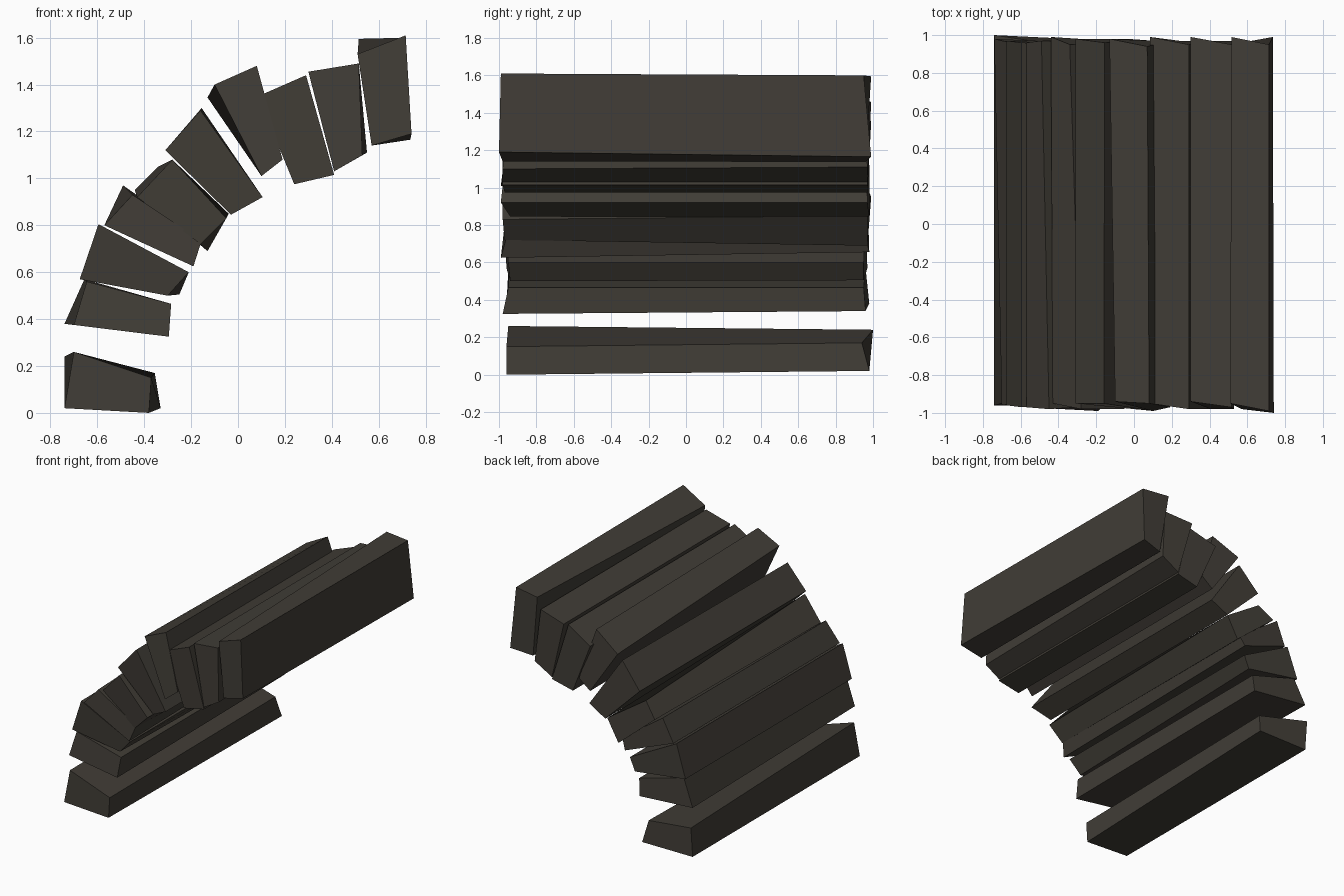
import bpy
import bmesh

default_cube = bpy.data.objects.get("Cube")
if default_cube:
    bpy.data.objects.remove(default_cube, do_unlink=True)

# One dark, weathered stone colour
stone_colour = (0.052, 0.046, 0.037, 1.0)
stone_material = bpy.data.materials.new("dark_stone")
stone_material.use_nodes = True
stone_material.diffuse_color = stone_colour
shader = stone_material.node_tree.nodes["Principled BSDF"]
shader.inputs["Base Color"].default_value = stone_colour
shader.inputs["Roughness"].default_value = 0.9

# Corner order around each wedge, seen from the front
OUTER_LOW, INNER_LOW, INNER_HIGH, OUTER_HIGH = range(4)
CORNERS = (OUTER_LOW, INNER_LOW, INNER_HIGH, OUTER_HIGH)

# Chipped end faces: depth of each corner
FRONT_DEPTH = (-.95, -.97, -.98, -.98)
BACK_DEPTH = (.99, .97, .97, .95)


def arch_stone(name, front, back_shift=None, front_depth=FRONT_DEPTH, back_depth=BACK_DEPTH):
    """Build a long wedge; back_shift moves single corners of the rear end."""
    back_shift = back_shift or {}
    mesh = bpy.data.meshes.new(name)
    bm = bmesh.new()
    front_ring, back_ring = [], []
    for corner in CORNERS:
        x, z = front[corner]
        shift_x, shift_z = back_shift.get(corner, (0, 0))
        front_ring.append(bm.verts.new((x, front_depth[corner], z)))
        back_ring.append(bm.verts.new((x + shift_x, back_depth[corner], z + shift_z)))
    bm.faces.new(front_ring)
    bm.faces.new(reversed(back_ring))
    for corner in CORNERS:
        following = (corner + 1) % len(CORNERS)
        bm.faces.new((front_ring[following], front_ring[corner],
                      back_ring[corner], back_ring[following]))
    bmesh.ops.recalc_face_normals(bm, faces=bm.faces)
    bm.to_mesh(mesh)
    bm.free()
    mesh.materials.append(stone_material)
    stone = bpy.data.objects.new(name, mesh)
    bpy.context.collection.objects.link(stone)
    return stone


# Lower stones at the foot of the arch
arch_stone("foot_stone",
           ((-.74, .02), (-.38, 0), (-.37, .15), (-.7, .26)),
           {INNER_LOW: (.05, .02), INNER_HIGH: (.015, .02), OUTER_HIGH: (-.04, -.02)},
           (-.96, -.96, -.96, -.95), (.98, .98, .94, 1))
arch_stone("second_stone",
           ((-.7, .375), (-.295, .325), (-.285, .465), (-.645, .56)),
           {OUTER_LOW: (-.04, .005), INNER_LOW: (0, .015), OUTER_HIGH: (-.01, .01)},
           (-.96, -.98, -.95, -.95), (.98, .96, .95, .96))
arch_stone("third_stone",
           ((-.675, .57), (-.3, .5), (-.21, .6), (-.595, .805)),
           {INNER_LOW: (.05, .005)},
           (-.96, -.94, -.95, -.97), (.97, .95, .95, .96))

# Middle stones around the bend
arch_stone("fourth_stone",
           ((-.57, .8), (-.19, .625), (-.155, .735), (-.45, .93)),
           {OUTER_HIGH: (-.04, .04), INNER_LOW: (0, .03)},
           (-.97, -.99, -.96, -.98), (.96, .98, .96, .97))
arch_stone("fifth_stone",
           ((-.43, .92), (-.16, .72), (-.05, .83), (-.28, 1.08)),
           {OUTER_LOW: (-.01, .03), INNER_LOW: (.03, -.03),
            INNER_HIGH: (.01, .02), OUTER_HIGH: (-.06, -.03)})
arch_stone("sixth_stone",
           ((-.31, 1.12), (-.03, .845), (.105, .92), (-.16, 1.29)),
           {OUTER_HIGH: (.005, .01)},
           (-.95, -.94, -.99, -.95), (.98, .98, .97, .96))

# Upper stones rising to the crown
arch_stone("seventh_stone",
           ((-.1, 1.4), (.1, 1.01), (.19, 1.08), (.08, 1.48)),
           {OUTER_LOW: (-.03, -.055), OUTER_HIGH: (-.01, -.02)},
           (-.94, -.99, -.97, -.95), (.98, .97, .97, .94))
arch_stone("eighth_stone",
           ((.085, 1.35), (.24, .975), (.41, 1.015), (.29, 1.44)))
arch_stone("ninth_stone",
           ((.3, 1.455), (.41, 1.03), (.53, 1.1), (.515, 1.49)),
           {INNER_HIGH: (.02, .01)},
           (-.94, -.98, -.98, -.97))
arch_stone("crown_stone",
           ((.51, 1.53), (.57, 1.14), (.74, 1.19), (.715, 1.61)),
           {OUTER_LOW: (.005, .065), INNER_HIGH: (-.005, -.025), OUTER_HIGH: (0, -.01)},
           (-.95, -.98, -1, -.99), (.99, .96, .99, .95))
